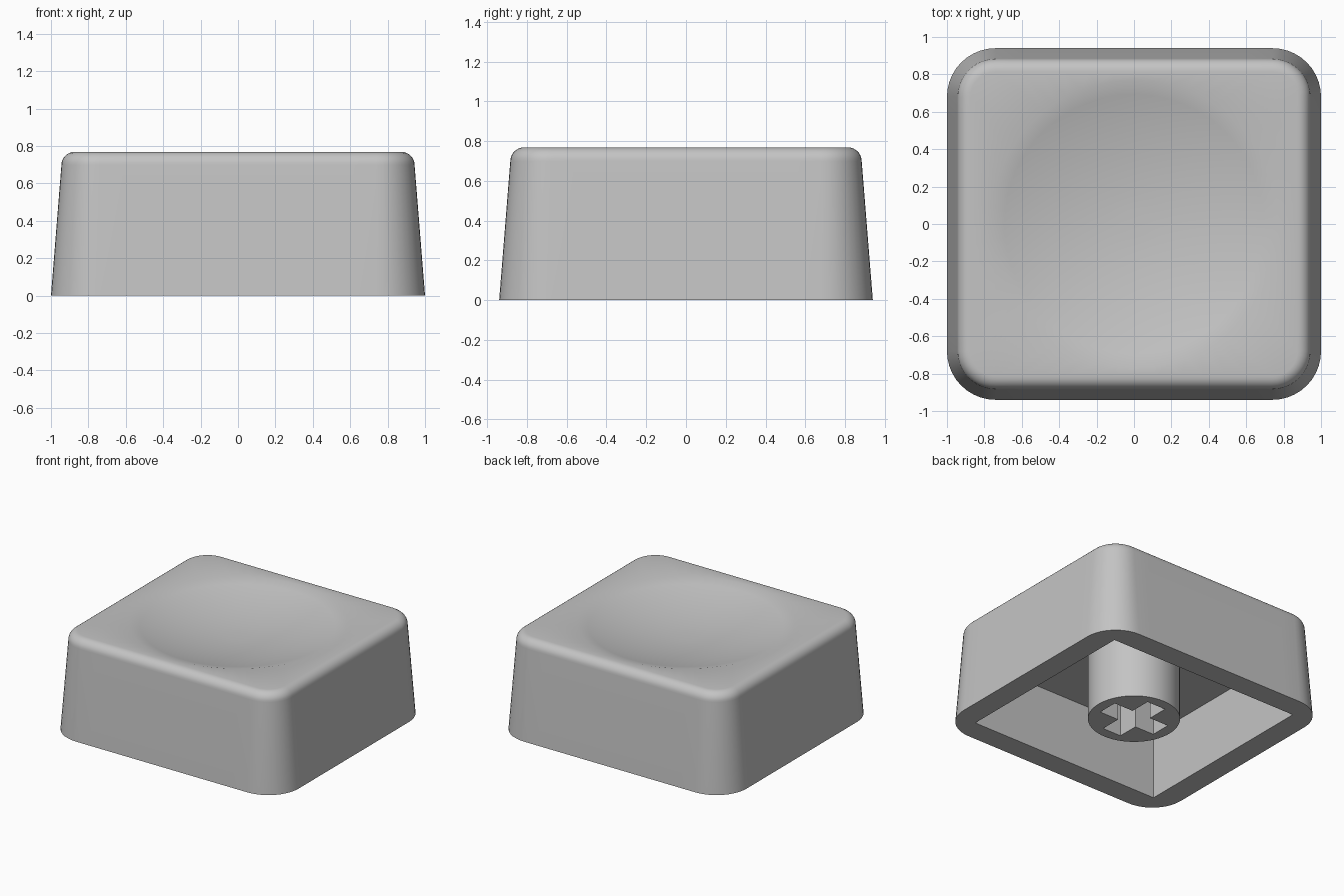
import bpy, bmesh, math
from mathutils import Vector

cube = bpy.data.objects.get("Cube")
if cube:
    bpy.data.objects.remove(cube)

HEIGHT, CEILING = 0.768, 0.515
EDGE_R = 0.07                       # rounding of the top edge
DISH_R, DISH_SPHERE = 0.77, 2.7     # rim radius and sphere radius of the dish

grey = bpy.data.materials.new("light_grey_plastic")
grey.use_nodes = True
grey.diffuse_color = (0.55, 0.55, 0.55, 1)
grey.node_tree.nodes["Principled BSDF"].inputs["Base Color"].default_value = grey.diffuse_color


def finish(bm, name):
    bmesh.ops.remove_doubles(bm, verts=bm.verts, dist=1e-5)
    bmesh.ops.recalc_face_normals(bm, faces=bm.faces)
    mesh = bpy.data.meshes.new(name)
    bm.to_mesh(mesh)
    bm.free()
    mesh.materials.append(grey)
    obj = bpy.data.objects.new(name, mesh)
    bpy.context.collection.objects.link(obj)
    bpy.ops.object.select_all(action='DESELECT')
    bpy.context.view_layer.objects.active = obj
    obj.select_set(True)
    bpy.ops.object.shade_smooth_by_angle(angle=math.radians(30))
    return obj


def rounded_rect(inset, z, arc=10, straight=12):
    """Rounded rectangle ring, inset from the base outline."""
    hx, hy, r = 1 - inset, 0.94 - inset, 0.26 - inset
    corners = []
    for k, (sx, sy) in enumerate([(1, 1), (-1, 1), (-1, -1), (1, -1)]):
        c = Vector((sx * (hx - r), sy * (hy - r), z))
        angles = [math.pi / 2 * (k + i / arc) for i in range(arc + 1)]
        corners.append([c + r * Vector((math.cos(a), math.sin(a), 0)) for a in angles])
    ring = []
    for k, pts in enumerate(corners):
        nxt = corners[(k + 1) % 4][0]
        ring += pts + [pts[-1].lerp(nxt, i / straight) for i in range(1, straight)]
    return ring


def loft(bm, rings):
    """Join rings of equal count with quads, closing both ends."""
    rows = [[bm.verts.new(p) for p in ring] for ring in rings]
    for a, b in zip(rows, rows[1:]):
        for i in range(len(a)):
            j = (i + 1) % len(a)
            bm.faces.new((a[i], a[j], b[j], b[i]))
    bm.faces.new(rows[0])
    bm.faces.new(rows[-1])


# Cap shell: cavity, bottom rim, sloped walls, rounded edge, dished top
base = rounded_rect(0, 0)


def cavity_ring(z):
    return [Vector((max(-0.823, min(0.823, p.x)), max(-0.766, min(0.766, p.y)), z)) for p in base]


def dish_ring(radius):
    drop = math.sqrt(DISH_SPHERE**2 - radius**2) - math.sqrt(DISH_SPHERE**2 - DISH_R**2)
    return [Vector((p.x, p.y, 0)).normalized() * radius + Vector((0, 0, HEIGHT - drop))
            for p in base]


rings = [cavity_ring(CEILING), cavity_ring(0), base]
for i in range(8):
    a = math.pi / 2 * i / 7
    rings.append(rounded_rect(0.056 + EDGE_R * (1 - math.cos(a)),
                              HEIGHT - EDGE_R + EDGE_R * math.sin(a)))
rings += [dish_ring(DISH_R * (1 - i / 10)) for i in range(10)]
bm = bmesh.new()
loft(bm, rings)
finish(bm, "cap_shell")

# Stem: round post with a cross-shaped socket
bm = bmesh.new()
L, W = 0.245, 0.08
quarter = [(L, -W), (L, W), (W, W)]
cross = []
for k in range(4):
    c, s = round(math.cos(k * math.pi / 2)), round(math.sin(k * math.pi / 2))
    cross += [(x * c - y * s, x * s + y * c, 0) for x, y in quarter]
circle = [(0.326 * math.cos(math.tau * i / 64), 0.326 * math.sin(math.tau * i / 64), 0)
          for i in range(64)]
edges = []
for loop in (circle, cross):
    vs = [bm.verts.new(p) for p in loop]
    edges += [bm.edges.new((v, vs[(i + 1) % len(vs)])) for i, v in enumerate(vs)]
bmesh.ops.triangle_fill(bm, edges=edges, use_beauty=True, normal=(0, 0, -1))
ext = bmesh.ops.extrude_face_region(bm, geom=bm.faces[:], use_keep_orig=True)
top = [g for g in ext["geom"] if isinstance(g, bmesh.types.BMVert)]
bmesh.ops.translate(bm, verts=top, vec=(0, 0, CEILING + 0.01))
finish(bm, "stem")
